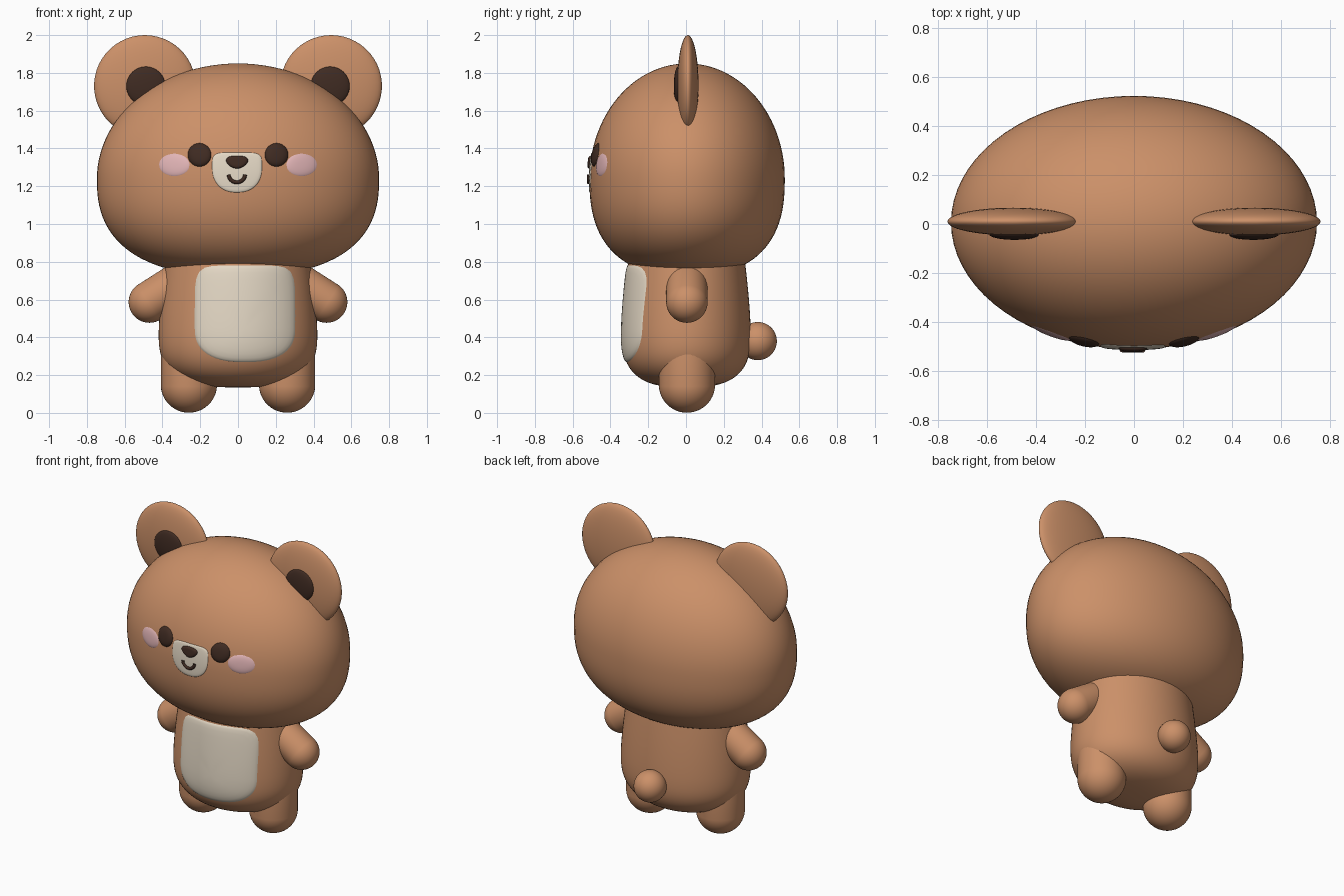
import bpy, bmesh
from math import sin, cos, pi, sqrt
from mathutils import Vector, Matrix

if "Cube" in bpy.data.objects:
    bpy.data.objects.remove(bpy.data.objects["Cube"])


def material(name, rgb):
    mat = bpy.data.materials.new(name)
    mat.use_nodes = True
    mat.diffuse_color = (*rgb, 1)
    mat.node_tree.nodes["Principled BSDF"].inputs["Base Color"].default_value = (*rgb, 1)
    return mat


FUR = material("brown fur", (0.60, 0.28, 0.14))
DARK = material("dark brown", (0.050, 0.024, 0.016))
CREAM = material("cream", (0.78, 0.69, 0.56))
PINK = material("blush pink", (0.76, 0.46, 0.47))


def finish(name, bm, mat):
    bmesh.ops.recalc_face_normals(bm, faces=bm.faces)
    mesh = bpy.data.meshes.new(name)
    for face in bm.faces:
        face.smooth = True
    bm.to_mesh(mesh)
    bm.free()
    mesh.materials.append(mat)
    obj = bpy.data.objects.new(name, mesh)
    bpy.context.collection.objects.link(obj)
    return obj


def skin(bm, rings, fans):
    """Bridge closed rings of vertices; fans are (ring, tip) pairs."""
    for a, b in zip(rings, rings[1:]):
        for i in range(len(a)):
            j = (i + 1) % len(a)
            bm.faces.new((a[i], a[j], b[j], b[i]))
    for ring, tip in fans:
        for i in range(len(ring)):
            bm.faces.new((ring[i], ring[(i + 1) % len(ring)], tip))


# Head and body: elliptical solids of revolution
def head_r(z):
    if z > 1.24:
        return sqrt(max(0, 1 - ((z - 1.24) / 0.61) ** 2))
    return max(0, 1 - ((1.24 - z) / 0.515) ** 2.5) ** 0.4


def body_r(z):
    if z > 0.42:
        return 1 - 0.09 * ((z - 0.42) / 0.38) ** 1.5
    return max(0, 1 - ((0.42 - z) / 0.285) ** 2.8) ** 0.357


HEAD = (head_r, 0.747, 0.517, 0.006)
BODY = (body_r, 0.42, 0.34, 0.003)


def front_y(solid, x, z):
    radius, rx, ry, cy = solid
    return cy - ry * sqrt(max(0, radius(z) ** 2 - (x / rx) ** 2))


def lathe(name, solid, low, high, mat, steps=48, sides=72):
    radius, rx, ry, cy = solid
    bm = bmesh.new()
    rings = []
    for k in range(1, steps):
        z = (low + high) / 2 - (high - low) / 2 * cos(pi * k / steps)
        r = radius(z)
        rings.append([bm.verts.new((rx * r * cos(2 * pi * i / sides),
                                    cy + ry * r * sin(2 * pi * i / sides), z))
                      for i in range(sides)])
    skin(bm, rings, [(rings[0], bm.verts.new((0, cy, low))),
                     (rings[-1], bm.verts.new((0, cy, high)))])
    return finish(name, bm, mat)


lathe("head", HEAD, 0.762, 1.85, FUR)
lathe("body", BODY, 0.135, 0.86, FUR)


# Padded patches that follow the front of a solid
def patch(name, solid, centre, rx, up, down, n_up, n_down, lift, puff, mat, sides=64):
    cx, cz = centre
    bm = bmesh.new()
    rings = []
    for s in (0.2, 0.4, 0.6, 0.75, 0.87, 0.94, 0.98, 1):
        ring = []
        for i in range(sides):
            c, t = cos(2 * pi * i / sides), sin(2 * pi * i / sides)
            n, h = (n_up, up) if t > 0 else (n_down, down)
            k = s / (abs(c) ** n + abs(t) ** n) ** (1 / n)
            x, z = cx + rx * k * c, cz + h * k * t
            y = front_y(solid, x, z) + 0.006 - (lift + 0.006) * sqrt(1 - s ** puff)
            ring.append(bm.verts.new((x, y, z)))
        rings.append(ring)
    tip = bm.verts.new((cx, front_y(solid, cx, cz) - lift, cz))
    skin(bm, rings, [(rings[0], tip)])
    # Open shell: make sure it faces forward
    obj = finish(name, bm, mat)
    if sum(p.normal.y for p in obj.data.polygons) > 0:
        obj.data.flip_normals()


patch("belly_patch", BODY, (0.037, 0.45), 0.27, 0.335, 0.184, 7, 2.5, 0.008, 18, CREAM)
patch("muzzle", HEAD, (-0.005, 1.3), 0.134, 0.08, 0.135, 5, 2.3, 0.004, 24, CREAM)
patch("nose", HEAD, (-0.005, 1.335), 0.06, 0.027, 0.043, 2.6, 1.7, 0.015, 8, DARK)

# Smiling mouth, a bent tube on the muzzle
curve = bpy.data.curves.new("mouth", "CURVE")
curve.dimensions = "3D"
curve.bevel_depth = 0.01
curve.bevel_resolution = 3
curve.use_fill_caps = True
spline = curve.splines.new("POLY")
spline.points.add(16)
for i, point in enumerate(spline.points):
    a = pi + pi * i / 16
    x, z = -0.006 + 0.043 * cos(a), 1.261 + 0.04 * sin(a)
    point.co = (x, front_y(HEAD, x, z) - 0.004, z, 1)
curve.materials.append(DARK)
bpy.context.collection.objects.link(bpy.data.objects.new("mouth", curve))


# Spheres and capsules
def capsule(name, start, end, r, mat, scale=(1, 1, 1)):
    start, end = Vector(start), Vector(end)
    axis = end - start
    bm = bmesh.new()
    bmesh.ops.create_uvsphere(bm, u_segments=48, v_segments=25, radius=r)
    for v in bm.verts:
        if v.co.z > 0:
            v.co.z += axis.length
    turn = axis.to_track_quat("Z", "Y").to_matrix().to_4x4() if axis.length else Matrix()
    bm.transform(Matrix.Translation(start) @ turn @ Matrix.Diagonal((*scale, 1)))
    finish(name, bm, mat)


for side, s in (("left", 1), ("right", -1)):
    ear = (s * 0.493, 0.01, 1.731)
    capsule(side + "_ear", ear, ear, 0.269, FUR, (1, 0.21, 1))
    inner = (s * 0.488, -0.042, 1.73)
    capsule(side + "_inner_ear", inner, inner, 0.103, DARK, (1, 0.22, 1))
    capsule(side + "_arm", (s * 0.3, 0.005, 0.695), (s * 0.469, 0.005, 0.587), 0.11, FUR)
    capsule(side + "_leg", (s * 0.26, 0.005, 0.15), (s * 0.26, 0.005, 0.36), 0.149, FUR)
    patch(side + "_eye", HEAD, (s * 0.204, 1.366), 0.063, 0.063, 0.063, 2, 2, 0.017, 3, DARK)
    patch(side + "_cheek", HEAD, (s * 0.337, 1.313), 0.086, 0.063, 0.063, 2, 2, 0.007, 3, PINK)

tail = (0, 0.38, 0.38)
capsule("tail", tail, tail, 0.101, FUR)
